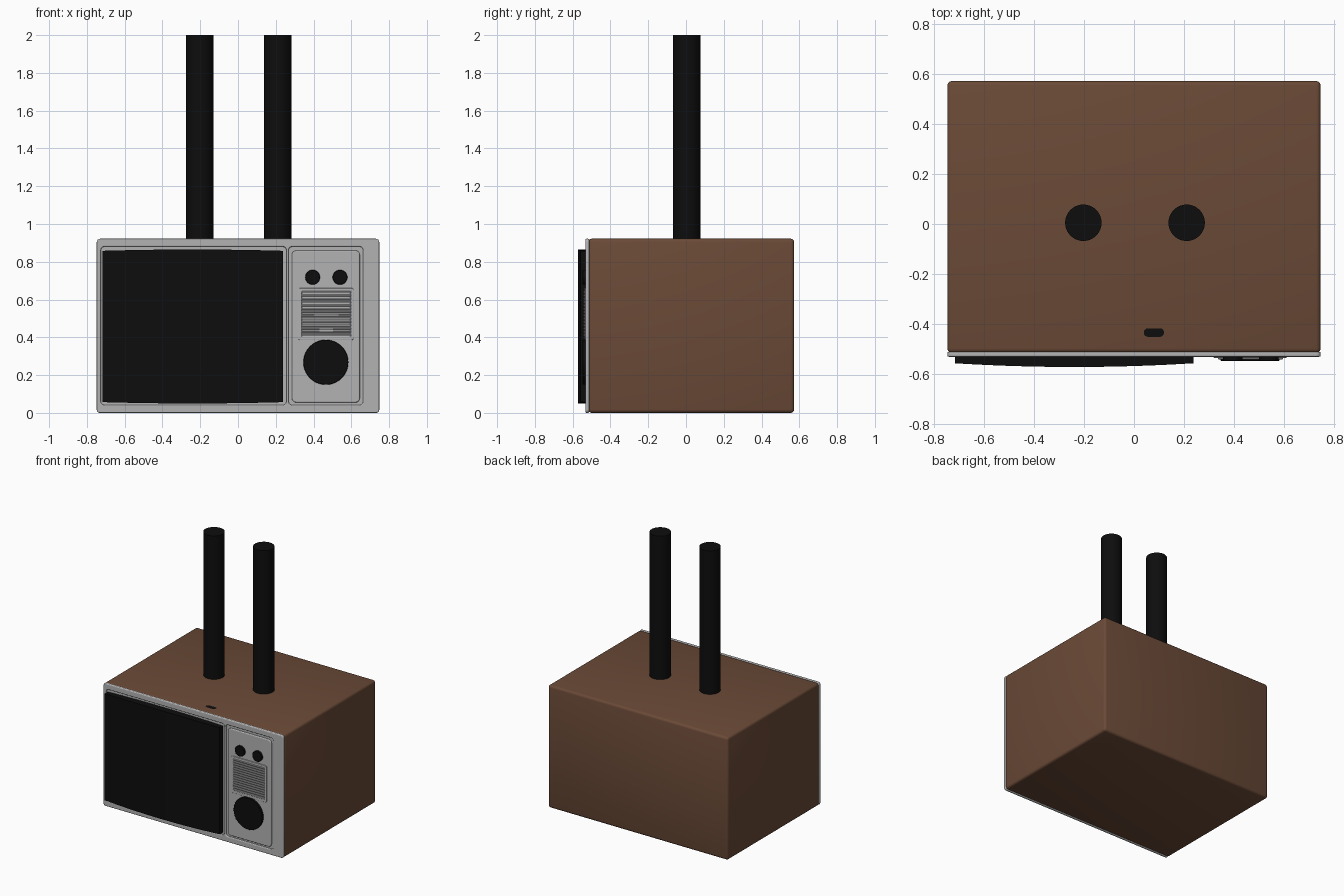
import bpy, bmesh, math
from mathutils import Matrix

if "Cube" in bpy.data.objects:
    bpy.data.objects.remove(bpy.data.objects["Cube"])


def material(name, rgb):
    m = bpy.data.materials.new(name)
    m.diffuse_color = (*rgb, 1)
    m.use_nodes = True
    m.node_tree.nodes["Principled BSDF"].inputs["Base Color"].default_value = m.diffuse_color
    return m


BROWN = material("brown", (0.145, 0.068, 0.038))
GREY = material("grey", (0.45, 0.45, 0.45))
BLACK = material("black", (0.004, 0.004, 0.004))


def finish(ob, mat, bevel=0, segments=3):
    ob.data.materials.clear()
    ob.data.materials.append(mat)
    bpy.ops.object.select_all(action='DESELECT')
    ob.select_set(True)
    bpy.context.view_layer.objects.active = ob
    if bevel:
        b = ob.modifiers.new("bevel", 'BEVEL')
        b.width, b.segments = bevel, segments
        bpy.ops.object.modifier_apply(modifier=b.name)
    bpy.ops.object.shade_smooth_by_angle(angle=math.radians(40))
    return ob


def from_bmesh(name, bm, mat, **kw):
    bmesh.ops.recalc_face_normals(bm, faces=bm.faces)
    me = bpy.data.meshes.new(name)
    bm.to_mesh(me)
    bm.free()
    ob = bpy.data.objects.new(name, me)
    bpy.context.collection.objects.link(ob)
    return finish(ob, mat, **kw)


def box(name, x, y, z, mat, **kw):
    bm = bmesh.new()
    bmesh.ops.create_cube(bm, size=1)
    for v in bm.verts:
        v.co = [a + (b - a) * (c + 0.5) for (a, b), c in zip((x, y, z), v.co)]
    return from_bmesh(name, bm, mat, **kw)


def cylinder(name, centre, radius, depth, mat, facing_front=False, **kw):
    bm = bmesh.new()
    rot = Matrix.Rotation(math.pi / 2, 4, 'X') if facing_front else Matrix()
    bmesh.ops.create_cone(bm, cap_ends=True, segments=40, radius1=radius, radius2=radius,
                          depth=depth, matrix=Matrix.Translation(centre) @ rot)
    return from_bmesh(name, bm, mat, **kw)


def rounded_rect(x0, x1, z0, z1, r, n=5):
    corners = ((x1 - r, z1 - r), (x0 + r, z1 - r), (x0 + r, z0 + r), (x1 - r, z0 + r))
    return [(cx + r * math.cos(a), cz + r * math.sin(a))
            for k, (cx, cz) in enumerate(corners)
            for a in [math.pi / 2 * (k + i / n) for i in range(n + 1)]]


def plate(name, outlines, y0, y1, bevel, mat):
    """Front-facing plate; the first outline is the edge, the others are holes."""
    cu = bpy.data.curves.new(name, 'CURVE')
    cu.dimensions, cu.fill_mode = '2D', 'BOTH'
    cu.extrude, cu.bevel_depth, cu.bevel_resolution = (y1 - y0) / 2 - bevel, bevel, 3
    for pts in outlines:
        s = cu.splines.new('POLY')
        s.points.add(len(pts) - 1)
        for p, (px, pz) in zip(s.points, pts):
            p.co = (px, pz, 0, 1)
        s.use_cyclic_u = True
    ob = bpy.data.objects.new(name, cu)
    bpy.context.collection.objects.link(ob)
    ob.location = (0, (y0 + y1) / 2, 0)
    ob.rotation_euler = (math.pi / 2, 0, 0)
    bpy.ops.object.select_all(action='DESELECT')
    ob.select_set(True)
    bpy.context.view_layer.objects.active = ob
    bpy.ops.object.convert(target='MESH')
    return finish(bpy.context.view_layer.objects.active, mat)


# Cabinet
box("cabinet", (-0.748, 0.748), (-0.517, 0.573), (0, 0.922), BROWN, bevel=0.018)

# Grey front: backing and frame with openings for screen and controls
box("front_backing", (-0.735, 0.735), (-0.520, -0.50), (0.015, 0.907), GREY)
plate("front_frame", [rounded_rect(-0.742, 0.742, 0.006, 0.916, 0.012),
                      rounded_rect(-0.732, 0.262, 0.036, 0.886, 0.025),
                      rounded_rect(0.262, 0.668, 0.036, 0.886, 0.025)],
      -0.532, -0.512, 0.006, GREY)

# Screen: gently curved across its width
bm = bmesh.new()
x0, x1, z0, z1, steps = -0.718, 0.238, 0.05, 0.865, 20
rows = []
for i in range(steps + 1):
    u = -1 + 2 * i / steps
    x = x0 + (x1 - x0) * i / steps
    front = -0.573 + 0.015 * u * u
    dz = 0.007 * u * u
    rows.append([bm.verts.new(c) for c in ((x, front, z0 + dz), (x, front, z1 - dz),
                                           (x, -0.515, z1 - dz), (x, -0.515, z0 + dz))])
for a, b in zip(rows, rows[1:]):
    for k in range(4):
        bm.faces.new((a[k], a[(k + 1) % 4], b[(k + 1) % 4], b[k]))
bm.faces.new(rows[0])
bm.faces.new(rows[-1])
from_bmesh("screen", bm, BLACK)

# Control panel
plate("control_panel", [rounded_rect(0.291, 0.639, 0.061, 0.854, 0.018)],
      -0.531, -0.513, 0.006, GREY)

# Speaker grille: surround and slats
plate("grille_surround", [rounded_rect(0.322, 0.609, 0.388, 0.658, 0.008),
                          rounded_rect(0.335, 0.597, 0.402, 0.645, 0.004)],
      -0.537, -0.525, 0.003, GREY)
for i in range(14):
    z = 0.406 + i * 0.0175
    box("grille_slat", (0.336, 0.598), (-0.542, -0.528), (z, z + 0.0105), GREY,
        bevel=0.002, segments=1)

# Knobs
for name, x, z, r in (("small_knob_left", 0.395, 0.718, 0.039),
                      ("small_knob_right", 0.54, 0.718, 0.039),
                      ("tuning_dial", 0.465, 0.268, 0.119)):
    cylinder(name, (x, -0.534, z), r, 0.028, BLACK, True, bevel=0.002, segments=1)

# Aerials
for name, x in (("aerial_left", -0.203), ("aerial_right", 0.211)):
    cylinder(name, (x, 0.005, 1.45), 0.073, 1.1, BLACK)

# Small dark mark on top of the cabinet
mark = rounded_rect(0.04, 0.12, -0.452, -0.418, 0.015)
bm = bmesh.new()
bm.faces.new([bm.verts.new((x, y, 0.923)) for x, y in mark])
from_bmesh("top_mark", bm, BLACK)
